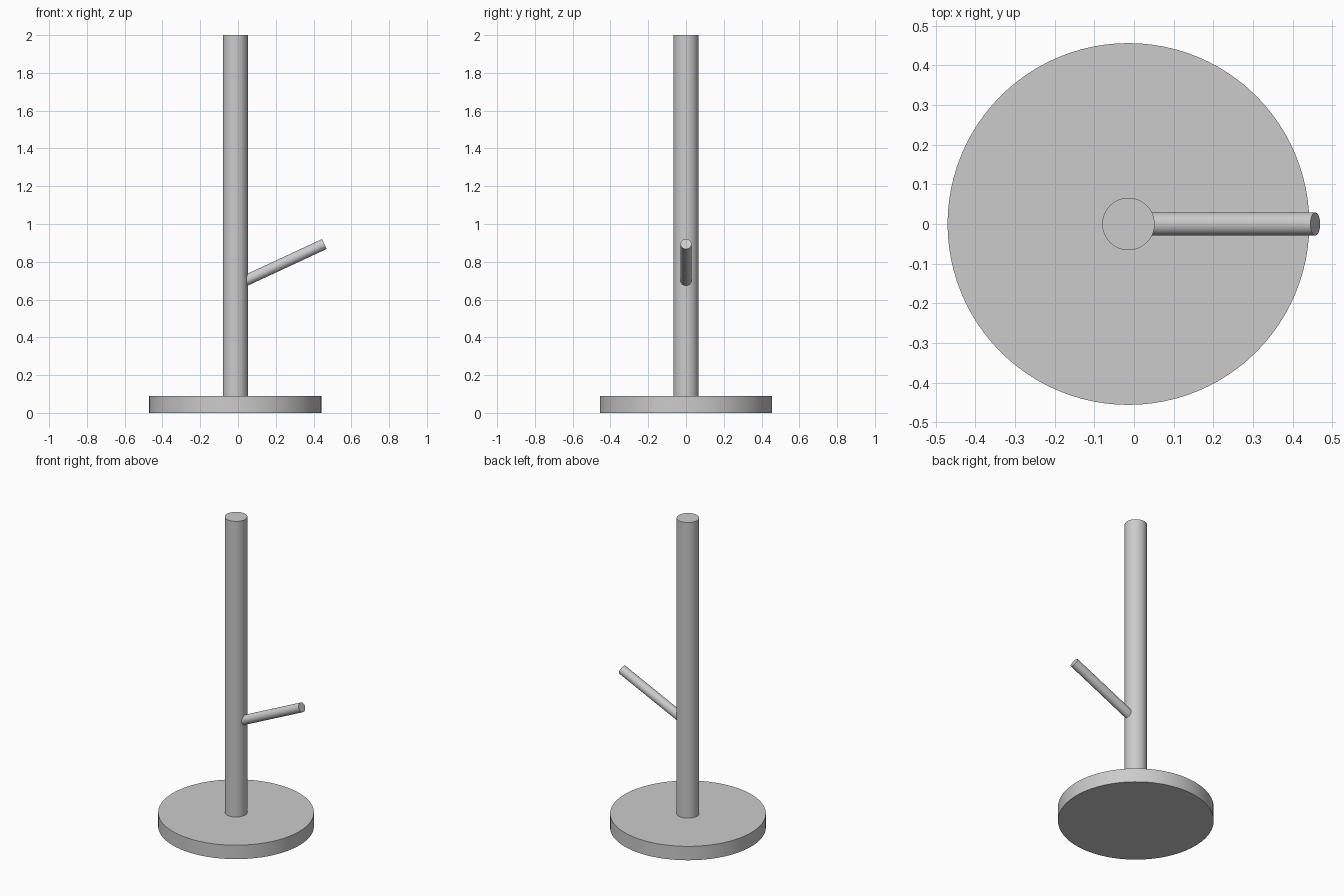
import bpy
import math
from mathutils import Vector

cube = bpy.data.objects.get("Cube")
if cube:
    bpy.data.objects.remove(cube, do_unlink=True)

# Single grey finish
grey = bpy.data.materials.new("light grey")
grey.use_nodes = True
colour = (0.6, 0.6, 0.6, 1)
grey.diffuse_color = colour
grey.node_tree.nodes["Principled BSDF"].inputs["Base Color"].default_value = colour


def rod(name, start, end, radius, sides=64):
    """Capped cylinder running between two points."""
    start, end = Vector(start), Vector(end)
    axis = end - start
    bpy.ops.mesh.primitive_cylinder_add(
        vertices=sides, radius=radius, depth=axis.length,
        location=(start + end) / 2,
        rotation=axis.to_track_quat("Z", "Y").to_euler())
    obj = bpy.context.object
    obj.name = name
    obj.data.materials.append(grey)
    bpy.ops.object.shade_smooth_by_angle(angle=math.radians(30))
    return obj


CENTRE = -0.014
BASE_TOP = 0.09

# Round base, upright post and slanted side peg
rod("base", (CENTRE, 0, 0), (CENTRE, 0, BASE_TOP), 0.456, 96)
rod("post", (CENTRE, 0, BASE_TOP), (CENTRE, 0, 2), 0.066)
rod("side_peg", (CENTRE, 0, 0.675), (0.457, 0, 0.894), 0.029, 48)
